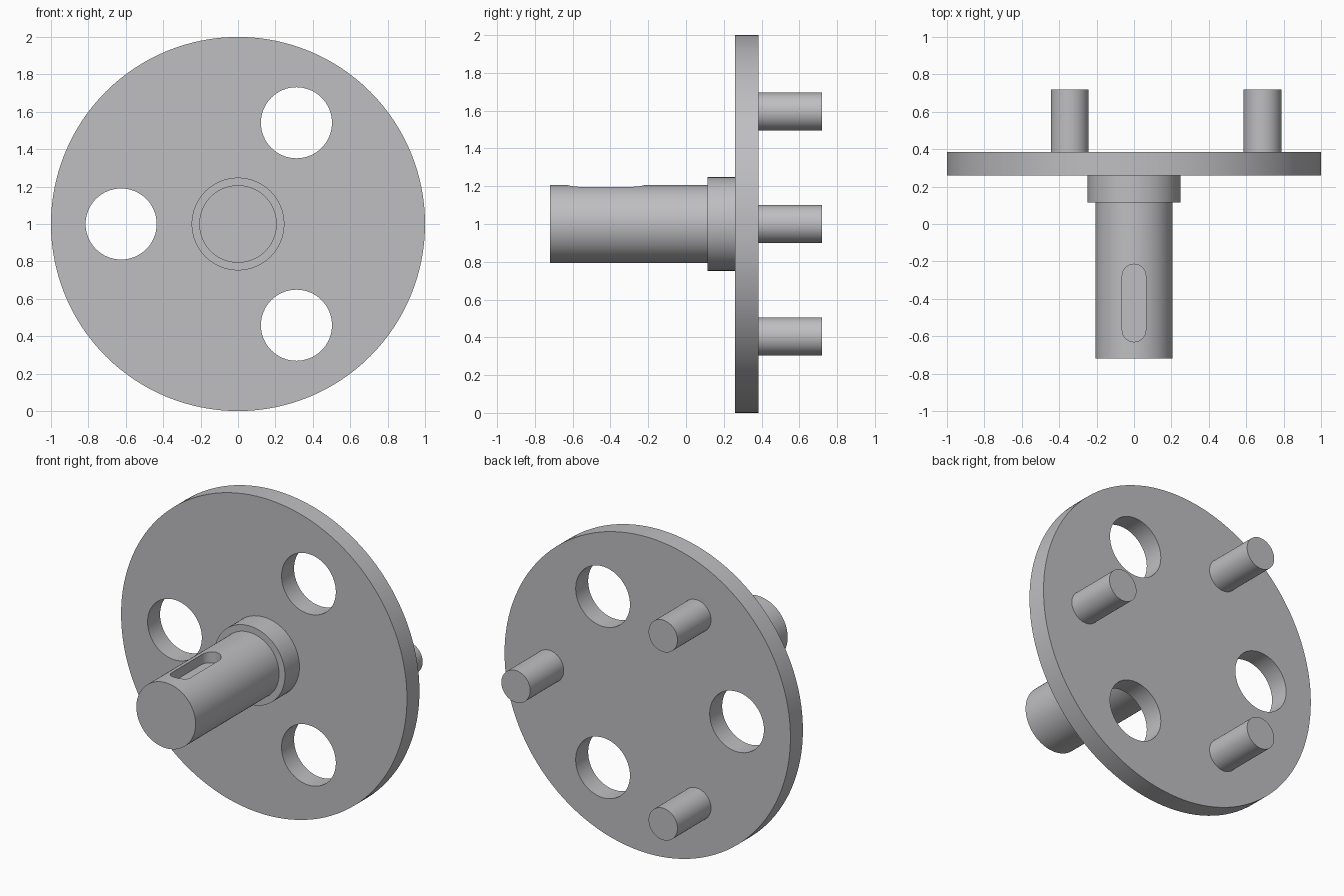
import bpy
from math import cos, sin, pi, radians

cube = bpy.data.objects.get("Cube")
if cube:
    bpy.data.objects.remove(cube, do_unlink=True)

steel = bpy.data.materials.new("steel_grey")
steel.use_nodes = True
GREY = (0.52, 0.52, 0.54, 1)
steel.diffuse_color = GREY
steel.node_tree.nodes["Principled BSDF"].inputs["Base Color"].default_value = GREY

AXIS_Z = 1.0


def rod(name, radius, y0, y1, x=0, z=AXIS_Z, sides=64):
    """Cylinder lying along y."""
    bpy.ops.mesh.primitive_cylinder_add(
        vertices=sides, radius=radius, depth=y1 - y0,
        location=(x, (y0 + y1) / 2, z), rotation=(pi / 2, 0, 0))
    ob = bpy.context.object
    ob.name = name
    ob.data.materials.append(steel)
    return ob


def cut(target, cutter):
    """Subtract the cutter from the target and remove the cutter."""
    cutter.hide_render = True
    mod = target.modifiers.new("cut", 'BOOLEAN')
    mod.operation = 'DIFFERENCE'
    mod.solver = 'EXACT'
    mod.object = cutter
    bpy.context.view_layer.objects.active = target
    bpy.ops.object.modifier_apply(modifier=mod.name)
    bpy.data.objects.remove(cutter, do_unlink=True)


def around(radius, start):
    """Three evenly spaced points about the shaft axis."""
    for i in range(3):
        a = radians(start + 120 * i)
        yield radius * cos(a), AXIS_Z + radius * sin(a)


# Flange disc with three through holes
disc = rod("flange_disc", 1.0, 0.26, 0.385, sides=128)
for x, z in around(0.625, 60):
    cut(disc, rod("hole_cutter", 0.19, 0.1, 0.5, x, z))

# Stepped collar and shaft
collar = rod("collar", 0.248, 0.115, 0.26)
shaft = rod("shaft", 0.207, -0.72, 0.115, sides=96)

# Round-ended keyway slot: a pill outline, extruded upward
KEY_R, KEY_FLOOR, KEY_TOP = 0.063, AXIS_Z + 0.135, AXIS_Z + 0.3
outline = []
for y, start in ((-0.278, 0), (-0.567, pi)):
    for i in range(17):
        a = start + pi * i / 16
        outline.append((KEY_R * cos(a), y + KEY_R * sin(a)))
n = len(outline)
verts = [(x, y, z) for z in (KEY_FLOOR, KEY_TOP) for x, y in outline]
faces = [tuple(reversed(range(n))), tuple(range(n, 2 * n))]
faces += [(i, (i + 1) % n, n + (i + 1) % n, n + i) for i in range(n)]
mesh = bpy.data.meshes.new("keyway_cutter")
mesh.from_pydata(verts, [], faces)
mesh.materials.append(steel)
key = bpy.data.objects.new("keyway_cutter", mesh)
bpy.context.collection.objects.link(key)
cut(shaft, key)

# Three drive pins on the back
pins = [rod(f"drive_pin_{i + 1}", 0.101, 0.385, 0.72, x, z)
        for i, (x, z) in enumerate(around(0.687, 0))]

# Smooth round walls, sharp rims
bpy.ops.object.select_all(action='DESELECT')
for ob in [disc, collar, shaft] + pins:
    ob.select_set(True)
bpy.context.view_layer.objects.active = disc
bpy.ops.object.shade_smooth_by_angle(angle=radians(30))
